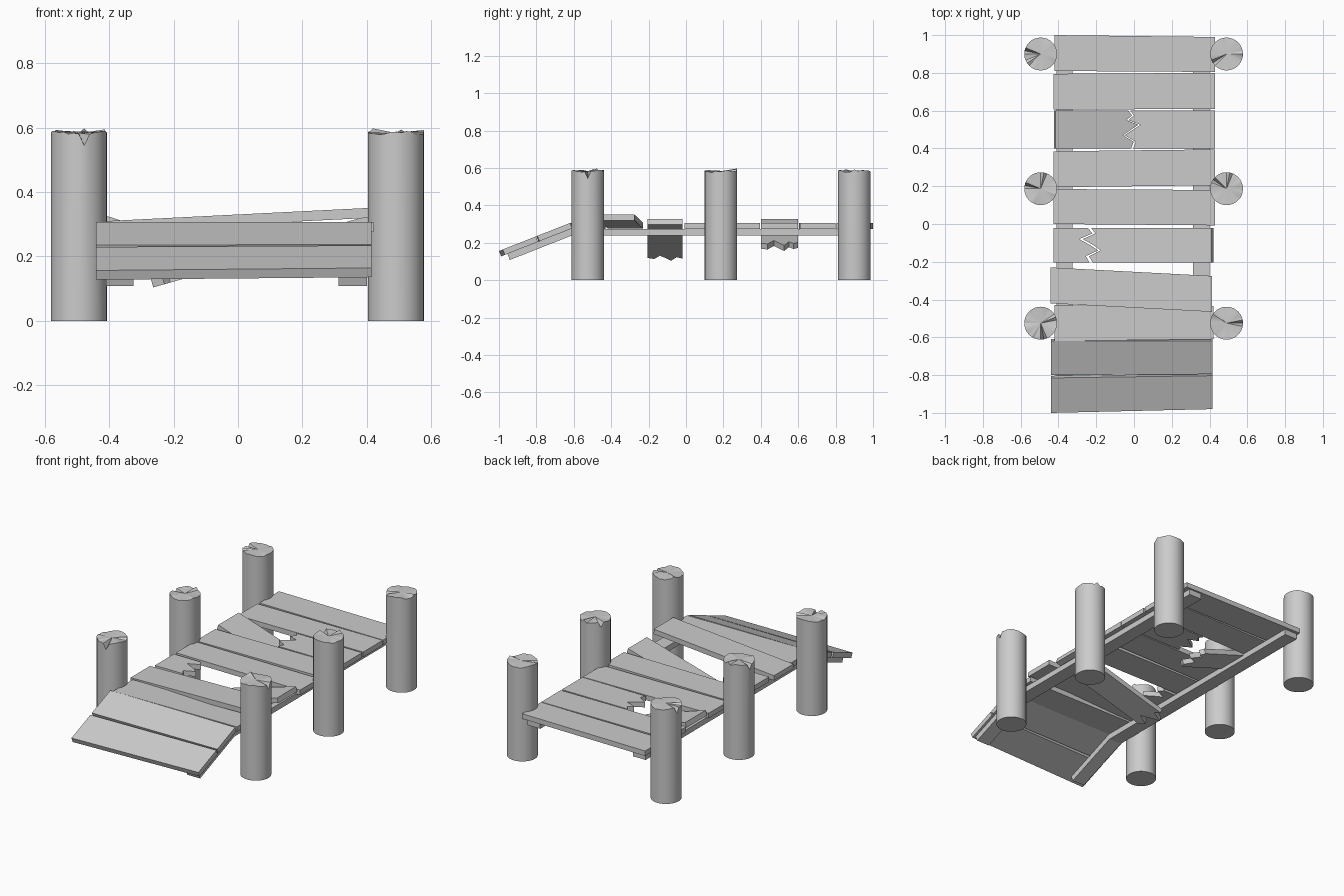
import bpy, bmesh, math, random
from mathutils import Matrix, Vector

if "Cube" in bpy.data.objects:
    bpy.data.objects.remove(bpy.data.objects["Cube"])

random.seed(4)
T = 0.031           # plank thickness
DECK = 0.275        # underside of planks
RAIL_Z = 0.24


def finish(bm, name):
    bmesh.ops.recalc_face_normals(bm, faces=bm.faces)
    me = bpy.data.meshes.new(name)
    bm.to_mesh(me)
    bm.free()
    ob = bpy.data.objects.new(name, me)
    bpy.context.collection.objects.link(ob)
    return ob


def board(name, outline, z, thick=T, mat=None):
    """Extrude a flat xy outline upwards, then place it with a matrix."""
    bm = bmesh.new()
    face = bm.faces.new([bm.verts.new((x, y, z)) for x, y in outline])
    ext = bmesh.ops.extrude_face_region(bm, geom=[face])
    bmesh.ops.translate(bm, vec=(0, 0, thick),
                        verts=[v for v in ext["geom"] if isinstance(v, bmesh.types.BMVert)])
    if mat:
        bm.transform(mat)
    return finish(bm, name)


def quad(x0, x1, left, right):
    return [(x0, left[0]), (x1, right[0]), (x1, right[1]), (x0, left[1])]


def about(pivot, angle, axis):
    p = Vector(pivot)
    return Matrix.Translation(p) @ Matrix.Rotation(angle, 4, axis) @ Matrix.Translation(-p)


# Flat planks
flat = [(-0.42, 0.43, (0.81, 1.0), (0.805, 0.99)),
        (-0.425, 0.43, (0.605, 0.795), (0.61, 0.80)),
        (-0.425, 0.43, (0.195, 0.385), (0.205, 0.395)),
        (-0.425, 0.43, (0.0, 0.185), (-0.007, 0.18)),
        (-0.42, 0.42, (-0.62, -0.43), (-0.61, -0.435))]
for i, p in enumerate(flat):
    board(f"plank_{i + 1}", quad(*p), DECK)

# Loose plank lying askew over its neighbour
yaw_tilt = about((-0.44, -0.33, DECK), -math.atan(0.05), 'Y')
board("loose_plank", quad(-0.44, 0.415, (-0.42, -0.23), (-0.465, -0.275)), DECK + 0.002, T, yaw_tilt)

# Snapped planks: jagged break, one half flat and one half sagging
crack_a = [(-0.005, 0.40), (0.01, 0.435), (-0.05, 0.47), (0.035, 0.525), (-0.03, 0.55), (0.0, 0.575), (-0.02, 0.60)]
crack_b = [(-0.235, -0.205), (-0.255, -0.17), (-0.19, -0.14), (-0.235, -0.11), (-0.29, -0.08), (-0.22, -0.05), (-0.245, -0.02)]
board("snapped_plank_a_flat", crack_a + [(0.43, 0.60), (0.43, 0.40)], DECK)
board("snapped_plank_a_sagging", crack_a + [(-0.425, 0.60), (-0.425, 0.40)], 0.297, T,
      about((-0.42, 0.5, 0.297), math.atan(0.325), 'Y'))
board("snapped_plank_b_flat", crack_b + [(-0.425, -0.02), (-0.425, -0.205)], DECK)
board("snapped_plank_b_sagging", crack_b + [(0.42, -0.02), (0.42, -0.205)], 0.297, T,
      about((0.415, -0.1, 0.297), -math.atan(0.285), 'Y'))

# Sloping ramp, laid out flat and then rotated down
slope = math.radians(21.5)
ramp = about((0, -0.62, DECK + T), slope, 'X')


def along(y):
    return -0.62 + (y + 0.62) / math.cos(slope)


board("ramp_plank_upper", quad(-0.44, 0.415, (along(-0.80), -0.62), (along(-0.795), -0.62)), DECK, T, ramp)
board("ramp_plank_lower", quad(-0.44, 0.415, (along(-1.0), along(-0.815)), (along(-0.98), along(-0.803))), DECK, T, ramp)

# Rails under deck and ramp
for side, x0, x1 in (("left", -0.41, -0.325), ("right", 0.312, 0.40)):
    board(f"{side}_deck_rail", quad(x0, x1, (-0.62, 0.98), (-0.62, 0.98)), RAIL_Z, 0.035)
    end = -0.62 - 0.372
    board(f"{side}_ramp_rail", quad(x0, x1, (end, -0.625), (end, -0.625)), RAIL_Z, 0.035, ramp)


# Posts with splintered tops
def post(name, x, y, r=0.087, n=32):
    bm = bmesh.new()
    notch, peak, ph = random.randrange(n), random.randrange(n), random.uniform(0, 6)
    low, high = [], []
    for i in range(n):
        a = 2 * math.pi * i / n
        c, s = x + r * math.cos(a), y + r * math.sin(a)
        z = 0.583 + 0.004 * math.sin(3 * a + ph) + random.uniform(-0.003, 0.003)
        z += -0.033 if i == notch else 0.012 if i == peak else 0
        low.append(bm.verts.new((c, s, 0)))
        high.append(bm.verts.new((c, s, z)))
    mid = bm.verts.new((x, y, 0.583))
    bm.faces.new(low)
    for i in range(n):
        j = (i + 1) % n
        bm.faces.new((low[i], low[j], high[j], high[i])).smooth = True
        bm.faces.new((high[i], high[j], mid))
    ob = finish(bm, name)
    bpy.context.view_layer.objects.active = ob
    ob.select_set(True)
    bpy.ops.object.shade_smooth_by_angle(angle=math.radians(30))
    ob.select_set(False)


for row, y in (("back", 0.90), ("middle", 0.187), ("front", -0.525)):
    for side, x in (("left", -0.494), ("right", 0.49)):
        post(f"{row}_{side}_post", x, y)
